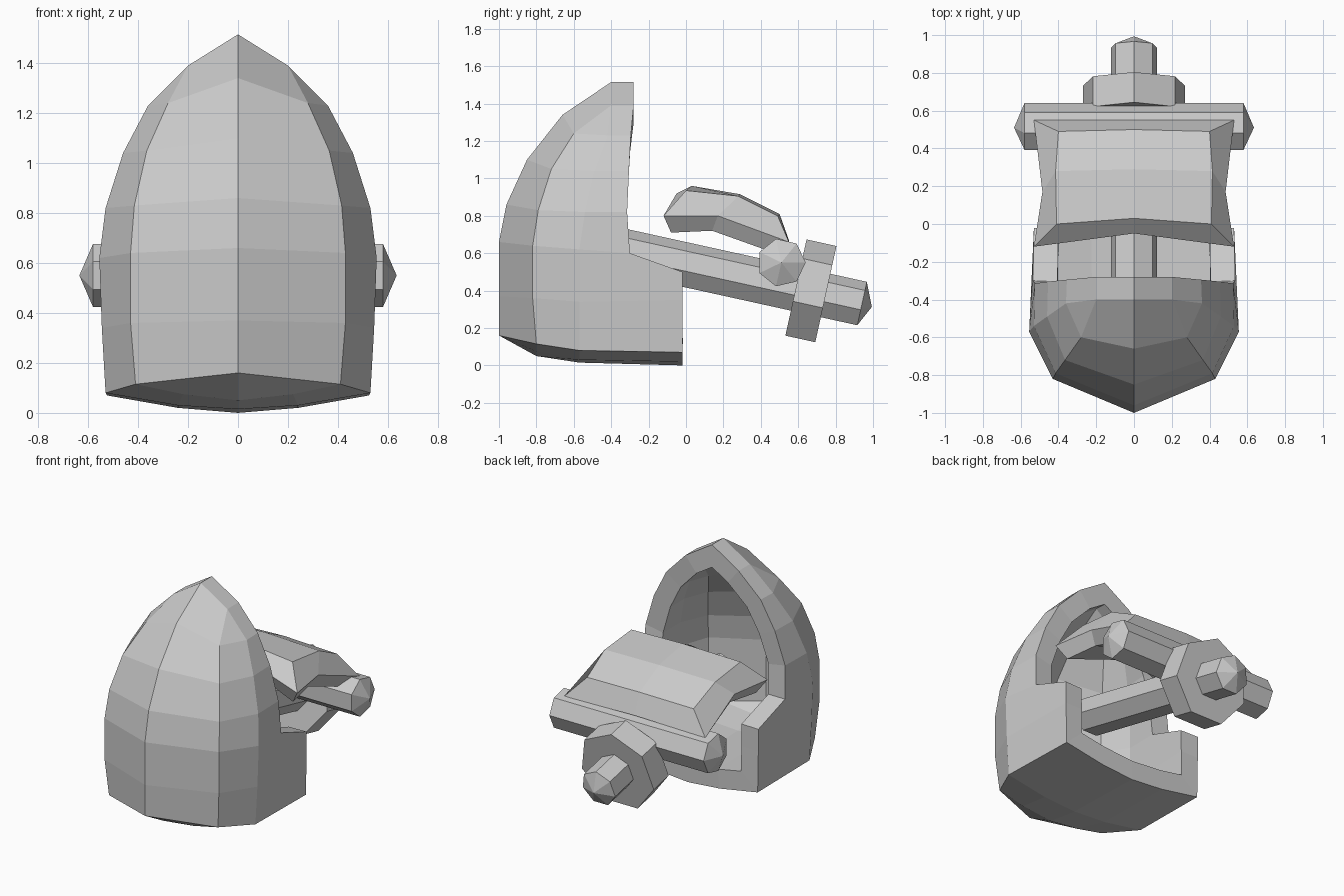
import bpy, bmesh, math
from mathutils import Vector, Matrix

if "Cube" in bpy.data.objects:
    bpy.data.objects.remove(bpy.data.objects["Cube"])


def half_mesh(name, polys, wall=0):
    """Build the +x half from polygons of points, then mirror it across x = 0."""
    bm = bmesh.new()
    seen = {}
    for poly in polys:
        vs = []
        for p in poly:
            v = seen.setdefault(p, None) or bm.verts.new(p)
            seen[p] = v
            if v not in vs:
                vs.append(v)
        if len(vs) > 2:
            bm.faces.new(vs)
    # mirrored copy, welded on the centre line
    geo = bmesh.ops.duplicate(bm, geom=bm.verts[:] + bm.edges[:] + bm.faces[:])["geom"]
    for v in geo:
        if isinstance(v, bmesh.types.BMVert):
            v.co.x *= -1
    bmesh.ops.remove_doubles(bm, verts=bm.verts[:], dist=0.001)
    bmesh.ops.recalc_face_normals(bm, faces=bm.faces[:])
    # make the normals point outward
    c = Vector((0, -0.3, 0.6))
    if sum((f.calc_center_median() - c).dot(f.normal) for f in bm.faces) < 0 and wall:
        bmesh.ops.reverse_faces(bm, faces=bm.faces[:])
    me = bpy.data.meshes.new(name)
    bm.to_mesh(me)
    bm.free()
    ob = bpy.data.objects.new(name, me)
    bpy.context.collection.objects.link(ob)
    if wall:
        m = ob.modifiers.new("wall", "SOLIDIFY")
        m.thickness, m.offset, m.use_even_offset = wall, -1, True
    return ob


def bar(name, a, b, r, up, tip=0):
    """Seven-sided bar from a to b, one corner toward 'up', with pointed ends."""
    a, b, up = Vector(a), Vector(b), Vector(up)
    axis = (b - a).normalized()
    up = (up - axis * up.dot(axis)).normalized()
    side = axis.cross(up)
    bm = bmesh.new()
    rings = []
    for p in (a, b):
        rings.append([bm.verts.new(p + r * (math.cos(t) * up + math.sin(t) * side))
                      for t in (i * math.tau / 7 for i in range(7))])
    for i in range(7):
        j = (i + 1) % 7
        bm.faces.new((rings[0][i], rings[0][j], rings[1][j], rings[1][i]))
    for ring, p in ((rings[0], a - axis * tip), (rings[1], b + axis * tip)):
        if tip:
            t = bm.verts.new(p)
            for i in range(7):
                bm.faces.new((ring[i], ring[(i + 1) % 7], t))
        else:
            bm.faces.new(ring)
    bmesh.ops.recalc_face_normals(bm, faces=bm.faces[:])
    me = bpy.data.meshes.new(name)
    bm.to_mesh(me)
    bm.free()
    bpy.context.collection.objects.link(bpy.data.objects.new(name, me))


# hollow shell: lines running from bottom to top
center = [(0, -1, .16), (0, -1, .37), (0, -1, .66), (0, -.96, .86),
          (0, -.85, 1.1), (0, -.66, 1.34), (0, -.4, 1.515)]
crease = [(.41, -.8, .115), (.43, -.82, .36), (.43, -.82, .64), (.415, -.79, .83),
          (.365, -.72, 1.05), (.28, -.6, 1.24), (.2, -.4, 1.39)]
side = [(.53, -.57, .08), (.545, -.57, .34), (.555, -.57, .62), (.53, -.54, .82),
        (.46, -.49, 1.04), (.36, -.42, 1.23), (.2, -.4, 1.39)]
rim = [(.525, -.02, .07), (.53, -.02, .35), (.535, -.3, .6), (.525, -.315, .82),
       (.455, -.305, 1.04), (.355, -.295, 1.23), (.2, -.28, 1.39)]
polys = []
lines = [center, crease, side, rim]
for l, m in zip(lines, lines[1:]):
    for i in range(6):
        q = [l[i], m[i], m[i + 1], l[i + 1]]
        if m is rim and i == 1:
            q.insert(2, (.53, -.02, .5))
        polys.append(q)
polys.append([center[6], crease[6], rim[6], (0, -.28, 1.515)])
# shell underside
keel = [(0, -.8, .05), (0, -.57, .015), (0, -.02, .0)]
mid = [(.22, -.8, .075), (.24, -.57, .03), (.24, -.02, .02)]
edge = [crease[0], side[0], rim[0]]
polys.append([center[0], crease[0], mid[0], keel[0]])
for l, m in ((keel, mid), (mid, edge)):
    for i in range(2):
        polys.append([l[i], m[i], m[i + 1], l[i + 1]])
half_mesh("hollow_shell", polys, wall=0.13)


# sloping shaft, with collar and cross bar
def shaft(y):
    return (0, y, .602 - .22 * (y + .32))


bar("shaft", shaft(-.4), shaft(.94), .125, (0, 0, 1), tip=.055)
bar("collar", shaft(.585), shaft(.745), .277, (0, 0, 1))
bar("cross_bar", (-.58, .51, .55), (.58, .51, .55), .13, (0, 1, 0), tip=.055)

# arched saddle panel: half sections at front, middle and back
sections = [
    [(0, .03, .96), (.41, .0, .935), (.53, -.12, .8), (.47, -.08, .71), (0, .0, .84)],
    [(0, .29, .915), (.415, .28, .905), (.485, .17, .8), (.43, .14, .72), (0, .2, .82)],
    [(0, .5, .81), (.40, .49, .80), (.53, .55, .66), (.46, .42, .62), (0, .45, .68)],
]
polys = []
for s, t in zip(sections, sections[1:]):
    for i in range(4):
        polys.append([s[i], s[i + 1], t[i + 1], t[i]])
for s, c in ((sections[0], (0, -.05, .92)), (sections[2], (0, .55, .67))):
    polys += [[s[0], s[1], s[2], c], [c, s[2], s[3], s[4]]]
half_mesh("saddle_panel", polys)
